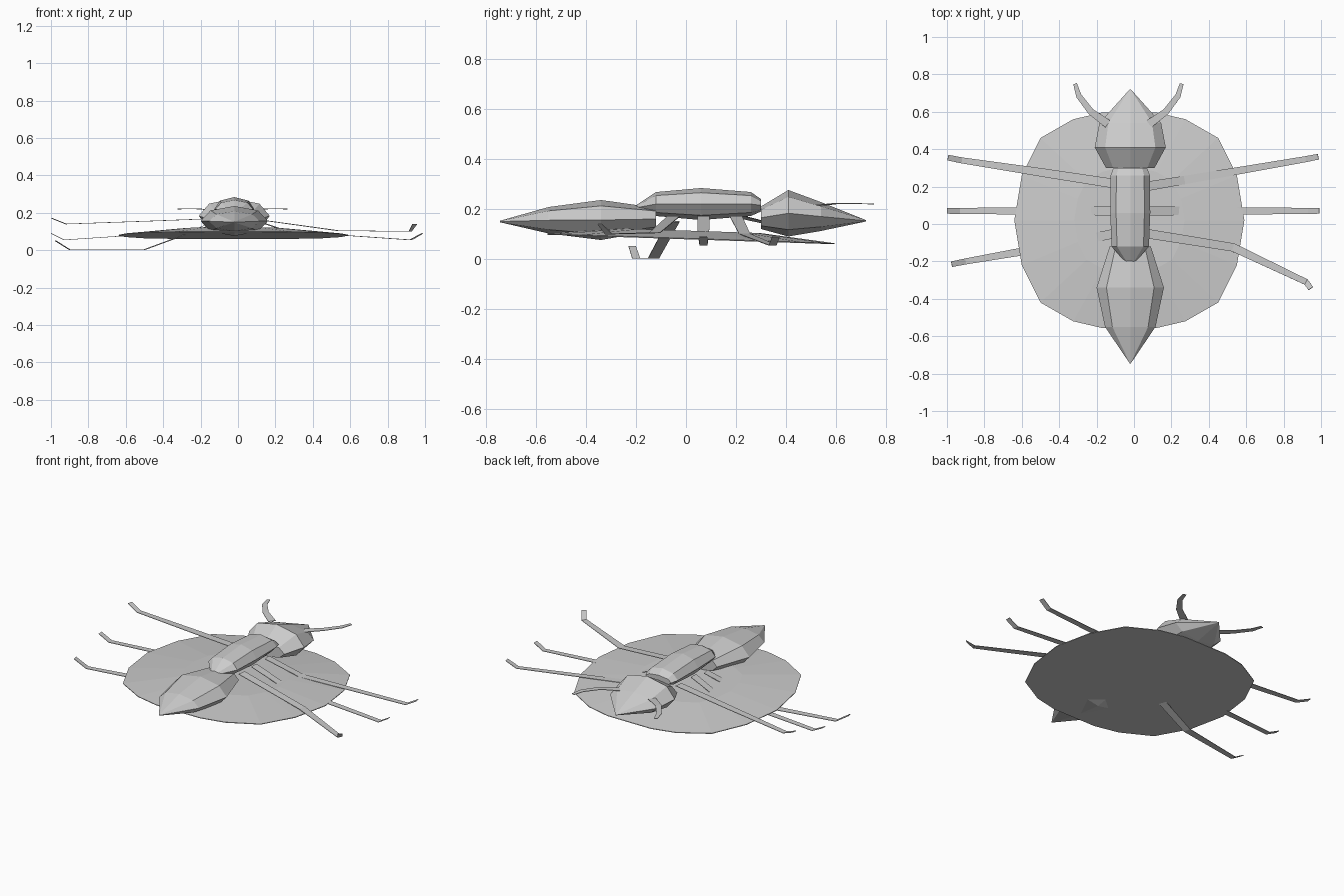
import bpy, bmesh, math
from mathutils import Vector

cube = bpy.data.objects.get("Cube")
if cube:
    bpy.data.objects.remove(cube)

grey = bpy.data.materials.new("plain_grey")
grey.use_nodes = True
COLOUR = (0.6, 0.6, 0.6, 1)
grey.diffuse_color = COLOUR
grey.node_tree.nodes["Principled BSDF"].inputs["Base Color"].default_value = COLOUR

CX = -0.02  # body centre line


def finish(name, bm):
    bmesh.ops.remove_doubles(bm, verts=bm.verts, dist=0.0005)
    bmesh.ops.recalc_face_normals(bm, faces=bm.faces)
    mesh = bpy.data.meshes.new(name)
    bm.to_mesh(mesh)
    bm.free()
    mesh.materials.append(grey)
    obj = bpy.data.objects.new(name, mesh)
    bpy.context.collection.objects.link(obj)
    return obj


def bridge(bm, a, b):
    n = len(a)
    for i in range(n):
        bm.faces.new((a[i], a[(i + 1) % n], b[(i + 1) % n], b[i]))


def body_part(name, stations, sides=8):
    """Faceted spindle along y; each station is (y, z, half width, half height)."""
    bm = bmesh.new()
    rings = []
    for y, z, w, h in stations:
        angles = [math.tau * i / sides for i in range(sides)]
        rings.append([bm.verts.new((CX + w * math.cos(a), y, z + h * math.sin(a)))
                      for a in angles])
    for a, b in zip(rings, rings[1:]):
        bridge(bm, a, b)
    bm.faces.new(rings[0])
    bm.faces.new(rings[-1])
    return finish(name, bm)


def strip(name, path, widths):
    """Thin flat ribbon following a path, level across its width."""
    bm = bmesh.new()
    pts = [Vector(p) for p in path]
    rows = []
    for i, p in enumerate(pts):
        d = pts[min(i + 1, len(pts) - 1)] - pts[max(i - 1, 0)]
        side = Vector((-d.y, d.x, 0)).normalized() * widths[i] / 2
        rows.append((bm.verts.new(p - side), bm.verts.new(p + side)))
    for a, b in zip(rows, rows[1:]):
        bm.faces.new((a[0], b[0], b[1], a[1]))
    obj = finish(name, bm)
    mod = obj.modifiers.new("thickness", 'SOLIDIFY')
    mod.thickness = 0.003
    mod.offset = 0
    return obj


# Body: abdomen, thorax, head
body_part("abdomen", [(-0.745, 0.15, 0.003, 0.003), (-0.55, 0.155, 0.135, 0.053),
                      (-0.34, 0.156, 0.18, 0.08), (-0.12, 0.16, 0.11, 0.045)])
body_part("thorax", [(-0.2, 0.205, 0.03, 0.01), (-0.12, 0.22, 0.1, 0.048),
                     (0.06, 0.22, 0.107, 0.064), (0.26, 0.22, 0.105, 0.048),
                     (0.3, 0.215, 0.09, 0.025)])
body_part("head", [(0.3, 0.165, 0.13, 0.045), (0.41, 0.183, 0.19, 0.093),
                   (0.54, 0.17, 0.165, 0.058), (0.72, 0.153, 0.003, 0.003)])

# Shallow tilted disc beneath the body
quadrant = [(0.615, 0), (0.575, 0.24), (0.475, 0.44), (0.3, 0.54), (0.15, 0.575)]
half = quadrant + [(-x, y) for x, y in reversed(quadrant)]
outline = half + [(x, -y) for x, y in reversed(half[1:-1])]
bm = bmesh.new()


def disc_ring(scale, lift):
    return [bm.verts.new((-0.025 + x * scale, 0.02 + y * scale,
                          0.08 - 0.033 * y * scale + lift)) for x, y in outline]


under, rim, crown = disc_ring(1, -0.002), disc_ring(1, 0.002), disc_ring(0.48, 0.033)
bridge(bm, under, rim)
bridge(bm, rim, crown)
bm.faces.new(crown)
bm.faces.new(under)
finish("disc", bm)

# Legs: hip, knee, ankle, toe
LEG_WIDTHS = (0.05, 0.045, 0.032, 0.03)
legs = {
    "left_front_leg": [(0.06, 0.2, 0.17), (0.27, 0.235, 0.1), (0.92, 0.347, 0.055), (0.985, 0.36, 0.09)],
    "left_middle_leg": [(0.06, 0.07, 0.17), (0.27, 0.07, 0.1), (0.93, 0.07, 0.055), (0.99, 0.07, 0.09)],
    "left_back_leg": [(0.06, -0.05, 0.17), (0.53, -0.125, 0.105), (0.92, -0.31, 0.1), (0.945, -0.345, 0.14)],
    "right_front_leg": [(-0.1, 0.215, 0.17), (-0.49, 0.275, 0.155), (-0.92, 0.34, 0.14), (-0.995, 0.355, 0.17)],
    "right_middle_leg": [(-0.1, 0.07, 0.17), (-0.25, 0.07, 0.1), (-0.93, 0.07, 0.055), (-1.0, 0.07, 0.09)],
    "right_back_leg": [(-0.1, -0.05, 0.15), (-0.5, -0.13, 0.003), (-0.9, -0.2, 0.003), (-0.975, -0.215, 0.05)],
}
for name, path in legs.items():
    strip(name, path, LEG_WIDTHS)

# Curved antennae
for name, s in (("left_antenna", 1), ("right_antenna", -1)):
    path = [(0.11, 0.535, 0.215), (0.2, 0.6, 0.222), (0.265, 0.685, 0.222), (0.285, 0.75, 0.22)]
    strip(name, [(CX - 0.01 + s * x, y, z) for x, y, z in path], (0.045, 0.035, 0.03, 0.02))
